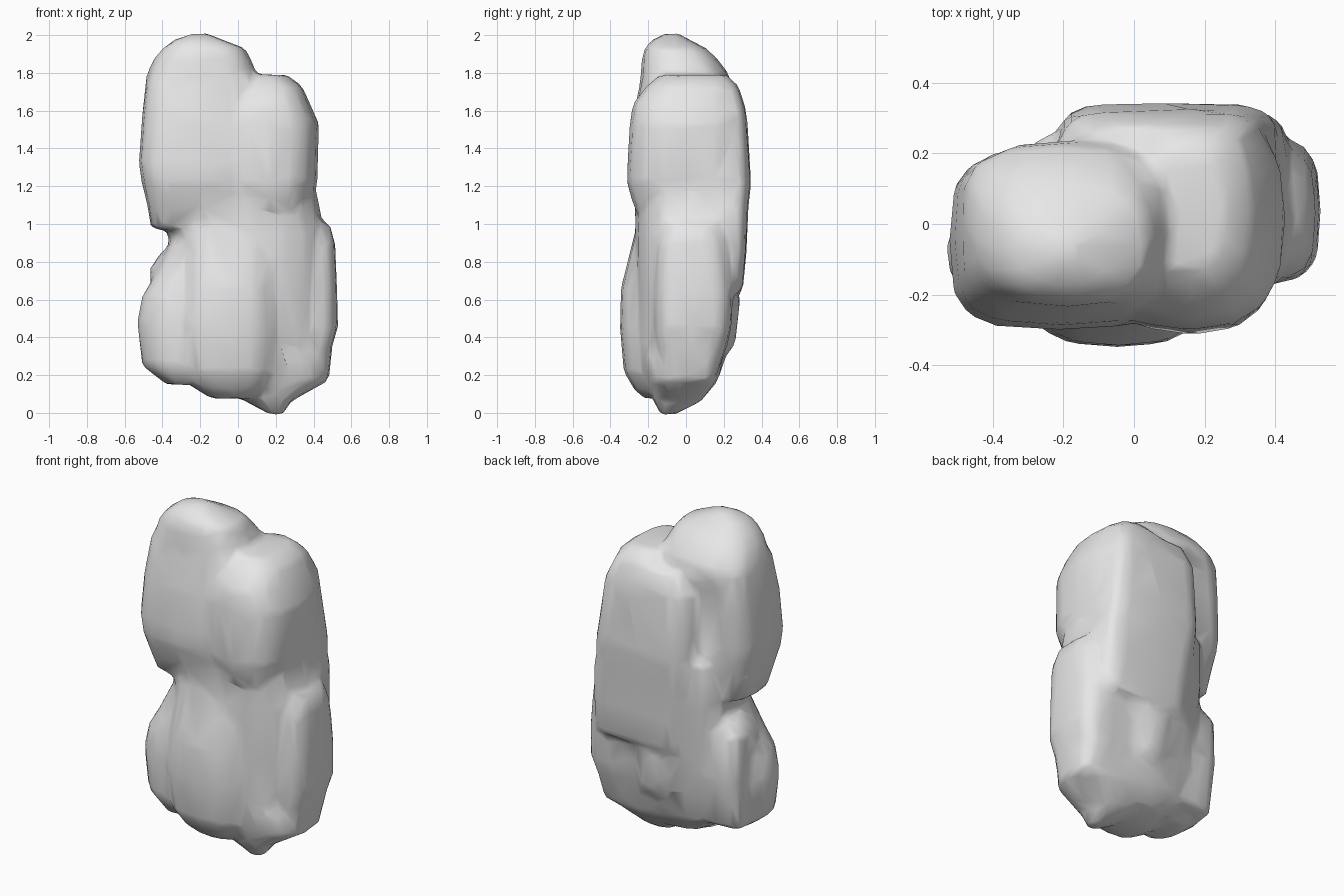
import bpy
import bmesh
import math

cube = bpy.data.objects.get("Cube")
if cube:
    bpy.data.objects.remove(cube, do_unlink=True)

stone = bpy.data.materials.new("pale grey stone")
stone.use_nodes = True
stone.diffuse_color = (0.8, 0.8, 0.8, 1)
stone.node_tree.nodes["Principled BSDF"].inputs["Base Color"].default_value = stone.diffuse_color

SIDES = 16
OVAL = 1.0
ROUND = 0.75
BOXY = 0.55
SQUARE = 0.4


def rounded_ring(bm, power, z, left, right, front, back):
    """Ring of vertices on a rounded rectangle at height z."""
    def bulge(value):
        return math.copysign(abs(value) ** power, value)

    verts = []
    for i in range(SIDES):
        angle = math.tau * i / SIDES
        x = (left + right) / 2 + (right - left) / 2 * bulge(math.cos(angle))
        y = (front + back) / 2 + (back - front) / 2 * bulge(math.sin(angle))
        verts.append(bm.verts.new((x, y, z)))
    return verts


def lobe(bm, power, sections):
    """Closed lump lofted through (height, left, right, front, back) sections."""
    rings = [rounded_ring(bm, power, *section) for section in sections]
    for low, high in zip(rings, rings[1:]):
        for i in range(SIDES):
            j = (i + 1) % SIDES
            bm.faces.new((low[i], low[j], high[j], high[i]))
    bm.faces.new(list(reversed(rings[0])))
    bm.faces.new(rings[-1])


bm = bmesh.new()

# Tall upper lump
lobe(bm, BOXY, [(0.97, -.46, 0, -.2, .15), (1.1, -.48, .08, -.26, .18),
                (1.22, -.51, .1, -.3, .2), (1.32, -.525, .1, -.3, .205),
                (1.55, -.51, .1, -.285, .215), (1.76, -.49, .1, -.24, .215),
                (1.83, -.44, .07, -.22, .18)])

# Crown of the tall lump, rising to a narrow peak
lobe(bm, ROUND, [(1.7, -.49, .1, -.25, .24), (1.79, -.485, .1, -.24, .23),
                 (1.87, -.45, .07, -.235, .17), (1.93, -.4, .04, -.22, .11),
                 (1.975, -.34, -.08, -.18, .02), (2.01, -.24, -.16, -.11, -.04)])

# Shorter upper lump, narrowing at its foot
lobe(bm, ROUND, [(0.95, .05, .33, -.2, .2), (1.1, -.03, .37, -.28, .3),
                 (1.22, -.1, .42, -.315, .33), (1.53, -.12, .43, -.3, .33),
                 (1.64, -.07, .38, -.28, .31), (1.73, -.02, .34, -.21, .28),
                 (1.79, .03, .26, -.14, .22)])

# Flat back slab behind both upper lumps
lobe(bm, SQUARE, [(1.0, -.2, .42, 0, .32), (1.22, -.215, .41, 0, .345),
                  (1.6, -.21, .36, 0, .32), (1.72, -.15, .31, 0, .28)])

# Flat block below the slab
lobe(bm, SQUARE, [(0.64, -.14, .43, 0, .3), (0.85, -.16, .44, 0, .32),
                  (1.08, -.18, .43, 0, .33)])

# Waist and main lower body
lobe(bm, ROUND, [(0.1, -.15, .28, -.2, .11), (0.2, -.3, .38, -.24, .18),
                 (0.4, -.34, .43, -.25, .24), (0.65, -.36, .45, -.26, .27),
                 (0.95, -.37, .46, -.27, .3), (1.2, -.37, .41, -.27, .3)])

# Round front belly, fading up into the waist
lobe(bm, ROUND, [(0.075, -.14, .1, -.22, 0), (0.13, -.23, .16, -.28, .05),
                 (0.22, -.29, .2, -.33, .05), (0.45, -.32, .22, -.35, .05),
                 (0.66, -.3, .21, -.345, .05), (0.8, -.29, .21, -.31, .05),
                 (1.0, -.26, .2, -.26, 0)])

# Left side lump
lobe(bm, BOXY, [(0.16, .15, .48, -.12, .15), (0.36, .15, .5, -.16, .22),
                (0.45, .15, .53, -.17, .24), (0.65, .15, .525, -.17, .25),
                (0.9, .15, .515, -.16, .22), (1.0, .2, .49, -.11, .18)])

# Right side lump, sloping in at the top
lobe(bm, OVAL, [(0.15, -.38, -.2, -.22, .04), (0.25, -.51, -.1, -.26, .1),
                (0.48, -.535, -.1, -.27, .11), (0.62, -.51, -.1, -.26, .11),
                (0.7, -.46, -.1, -.24, .1), (0.88, -.37, -.1, -.2, .08)])

# Back knob beside the right side lump
lobe(bm, BOXY, [(0.2, -.46, -.12, -.1, .15), (0.5, -.465, -.1, -.1, .2),
                (0.77, -.465, -.12, -.08, .19), (0.86, -.4, -.2, -.04, .13)])

# Low lump in the middle of the back
lobe(bm, ROUND, [(0.3, -.02, .14, 0, .21), (0.36, -.06, .19, 0, .26),
                 (0.6, -.1, .2, 0, .29)])

# Pointed foot
lobe(bm, ROUND, [(-.01, .17, .24, -.14, -.06), (0.06, .04, .28, -.17, .08),
                 (0.17, -.1, .48, -.2, .17), (0.3, -.1, .45, -.23, .2)])

bmesh.ops.recalc_face_normals(bm, faces=bm.faces)
mesh = bpy.data.meshes.new("rock")
bm.to_mesh(mesh)
bm.free()
mesh.materials.append(stone)
rock = bpy.data.objects.new("rock", mesh)
bpy.context.collection.objects.link(rock)
bpy.ops.object.select_all(action='DESELECT')
rock.select_set(True)
bpy.context.view_layer.objects.active = rock

# Fuse the lumps, soften the seams and leave broad facets
remesh = rock.modifiers.new("fuse", 'REMESH')
remesh.mode = 'VOXEL'
remesh.voxel_size = 0.022
soften = rock.modifiers.new("soften", 'SMOOTH')
soften.factor = 0.5
soften.iterations = 7
facet = rock.modifiers.new("facet", 'DECIMATE')
facet.ratio = 0.06
for name in [modifier.name for modifier in rock.modifiers]:
    bpy.ops.object.modifier_apply(modifier=name)
bpy.ops.object.shade_smooth_by_angle(angle=math.radians(60))
